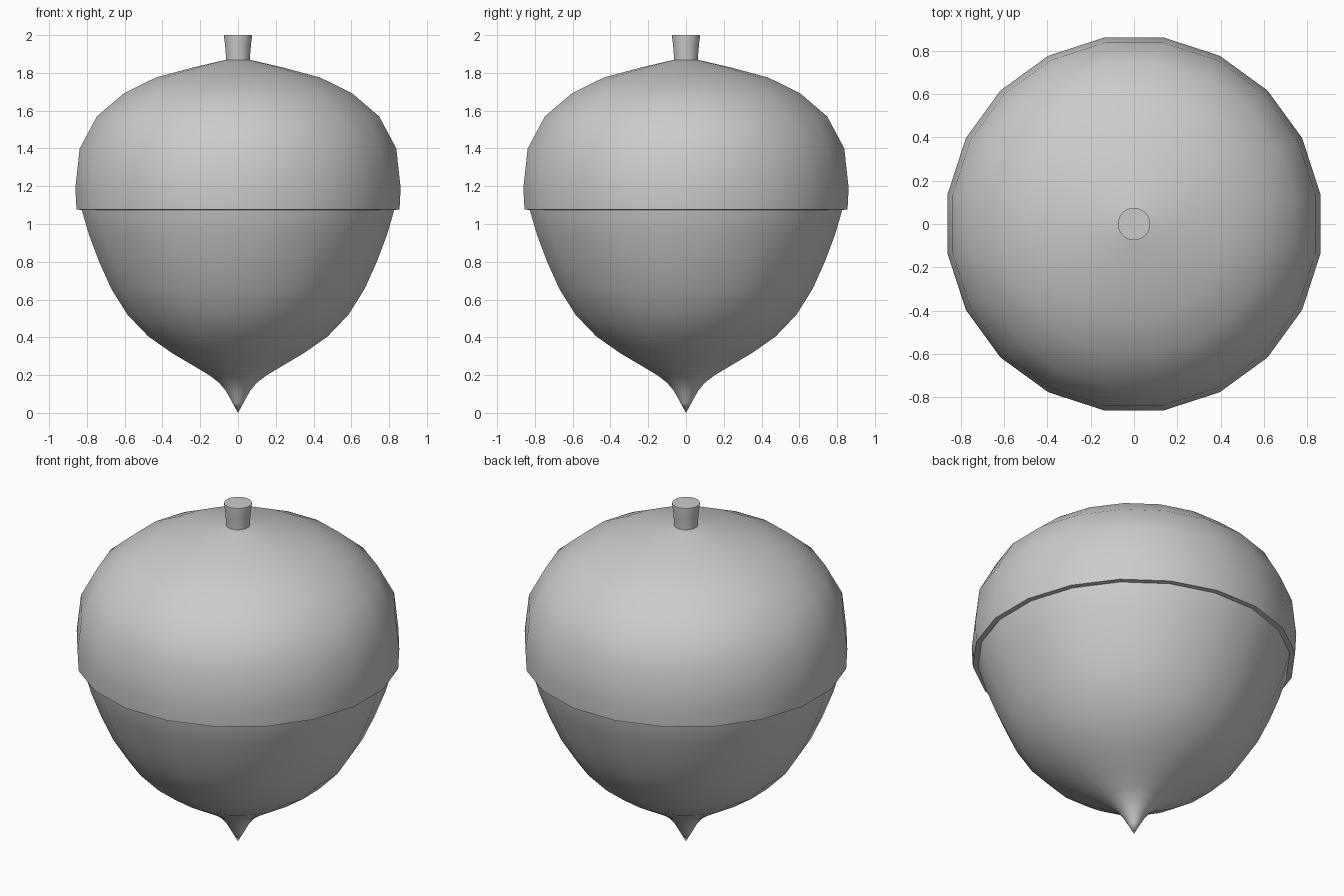
import bpy, bmesh, math

if "Cube" in bpy.data.objects:
    bpy.data.objects.remove(bpy.data.objects["Cube"])


def lathe(name, profile, sides, angle=60):
    """Revolve (radius, z) points around z; radius 0 closes to a single point."""
    bm = bmesh.new()
    rings = []
    for r, z in profile:
        if r == 0:
            rings.append([bm.verts.new((0, 0, z))] * sides)
        else:
            ring = []
            for i in range(sides):
                a = 2 * math.pi * (i + 0.5) / sides
                ring.append(bm.verts.new((r * math.cos(a), r * math.sin(a), z)))
            rings.append(ring)
    for low, high in zip(rings, rings[1:]):
        for i in range(sides):
            j = (i + 1) % sides
            corners = dict.fromkeys((low[i], low[j], high[j], high[i]))
            bm.faces.new(list(corners))
    bmesh.ops.recalc_face_normals(bm, faces=bm.faces)
    mesh = bpy.data.meshes.new(name)
    bm.to_mesh(mesh)
    bm.free()
    obj = bpy.data.objects.new(name, mesh)
    bpy.context.collection.objects.link(obj)
    bpy.ops.object.select_all(action='DESELECT')
    obj.select_set(True)
    bpy.context.view_layer.objects.active = obj
    bpy.ops.object.shade_smooth_by_angle(angle=math.radians(angle))
    return obj


# silhouettes are read across flat sides, so widen to the corner radius
SIDES = 20
K = 1 / math.cos(math.pi / SIDES)


def widen(points):
    return [(r * K, z) for r, z in points]


# nut body with pointed tip, running a little way up inside the cap
lathe("nut", widen([
    (0, 0), (0.03, 0.055), (0.063, 0.115), (0.10, 0.16), (0.153, 0.20),
    (0.24, 0.252), (0.35, 0.317), (0.475, 0.405), (0.585, 0.52),
    (0.67, 0.655), (0.735, 0.80), (0.788, 0.94), (0.826, 1.07),
    (0.835, 1.15)]), SIDES)

# cap with a turned-under rim
lathe("cap", widen([
    (0.81, 1.13), (0.825, 1.075), (0.855, 1.076), (0.861, 1.19),
    (0.838, 1.40), (0.747, 1.57), (0.603, 1.693), (0.434, 1.776),
    (0.24, 1.828), (0.07, 1.868), (0, 1.875)]), SIDES)

# stem
lathe("stem", [
    (0, 1.85), (0.062, 1.85), (0.065, 1.90), (0.069, 1.95),
    (0.074, 1.99), (0.074, 2.0), (0, 2.0)], 32, 40)
